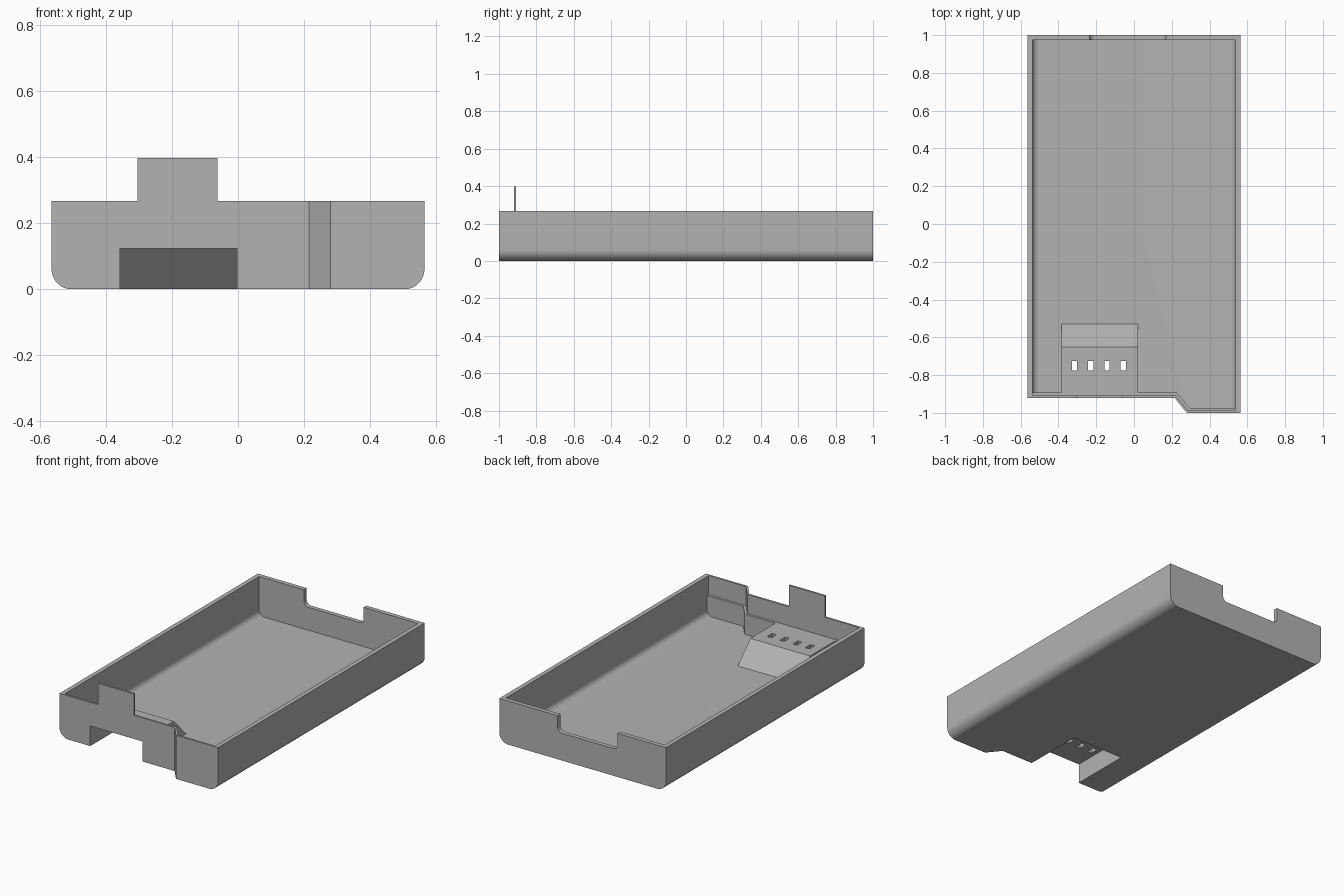
import bpy
import bmesh
from math import sin, cos, pi, radians

cube = bpy.data.objects.get("Cube")
if cube:
    bpy.data.objects.remove(cube, do_unlink=True)

grey = bpy.data.materials.new("plain grey")
grey.use_nodes = True
colour = (0.45, 0.45, 0.45, 1)
grey.diffuse_color = colour
grey.node_tree.nodes["Principled BSDF"].inputs["Base Color"].default_value = colour

HALF, HEIGHT, WALL, LIP, LEDGE = 0.565, 0.267, 0.027, 0.012, 0.15


def prism(name, profile, axis, lo, hi):
    """Extrude a 2D profile along an axis; the profile uses the other two axes in order."""
    bm = bmesh.new()
    rings = []
    for depth in (lo, hi):
        ring = []
        for p in profile:
            co = list(p)
            co.insert("xyz".index(axis), depth)
            ring.append(bm.verts.new(co))
        rings.append(ring)
    bm.faces.new(rings[0])
    bm.faces.new(rings[1])
    n = len(profile)
    for i in range(n):
        j = (i + 1) % n
        bm.faces.new((rings[0][i], rings[0][j], rings[1][j], rings[1][i]))
    bmesh.ops.recalc_face_normals(bm, faces=bm.faces)
    mesh = bpy.data.meshes.new(name)
    bm.to_mesh(mesh)
    bm.free()
    mesh.materials.append(grey)
    obj = bpy.data.objects.new(name, mesh)
    bpy.context.collection.objects.link(obj)
    return obj


def box(name, x, y, z):
    return prism(name, [(x[0], y[0]), (x[1], y[0]), (x[1], y[1]), (x[0], y[1])], "z", *z)


def combine(target, other, operation):
    """Apply a boolean and discard the helper."""
    mod = target.modifiers.new("cut", "BOOLEAN")
    mod.operation, mod.solver, mod.object = operation, "EXACT", other
    bpy.context.view_layer.update()
    result = target.evaluated_get(bpy.context.evaluated_depsgraph_get())
    mesh = bpy.data.meshes.new_from_object(result)
    target.modifiers.clear()
    target.data = mesh
    bpy.data.objects.remove(other, do_unlink=True)


def trough(half, bottom, top, r, steps=12):
    """Profile with rounded lower corners."""
    arc = [(half - r + r * cos(a), bottom + r - r * sin(a))
           for a in (i * pi / 2 / steps for i in range(steps + 1))]
    right = [(half, top)] + arc
    return right + [(-x, z) for x, z in reversed(right)]


def plan(inset, back):
    """Plan outline behind the stepped front wall, inset by a thickness."""
    k = 0.48 * inset
    return [(-0.7, inset - 0.92), (0.215 + k, inset - 0.92),
            (0.28 + k, inset - 1), (0.7, inset - 1), (0.7, back), (-0.7, back)]


# Outer shell with the stepped front
tray = prism("tray", trough(HALF, 0, HEIGHT, 0.06), "y", -1.1, 1.1)
combine(tray, prism("outline", plan(0, 1), "z", -0.5, 1), "INTERSECT")

# Main hollow, leaving the raised connector housing standing inside
hollow = prism("hollow", trough(HALF - WALL, WALL, 0.5, 0.035), "y", -1.1, 1.1)
combine(hollow, prism("inner_outline", plan(WALL, 1 - WALL), "z", -0.5, 1), "INTERSECT")
housing = [(-0.95, -0.1), (-0.95, LEDGE), (-0.65, LEDGE), (-0.53, WALL), (-0.53, -0.1)]
combine(hollow, prism("housing", housing, "x", -0.385, 0.02), "DIFFERENCE")
combine(tray, hollow, "DIFFERENCE")

# Thin upper lip of the front wall, above an inner ledge
upper = prism("upper_hollow", plan(LIP, -0.85), "z", LEDGE, 0.5)
combine(upper, box("sides", (WALL - HALF, HALF - WALL), (-1.2, 1.2), (-1, 1)), "INTERSECT")
combine(tray, upper, "DIFFERENCE")

# Connector recess, open to the front and underneath
recess = [(-1.1, -0.1), (-1.1, 0.123), (-0.661, 0.123), (-0.541, 0), (-0.541, -0.1)]
combine(tray, prism("recess", recess, "x", -0.357, -0.003), "DIFFERENCE")

# Four contact slots through the housing
for i in range(4):
    x = -0.315 + 0.086 * i
    combine(tray, box("slot", (x - 0.014, x + 0.014), (-0.775, -0.725), (0.1, 0.2)), "DIFFERENCE")

# Round-cornered notch in the back wall
notch = [(x - 0.033, z) for x, z in trough(0.202, 0.167, 0.4, 0.03)]
combine(tray, prism("notch", notch, "y", 0.9, 1.1), "DIFFERENCE")

# Upright tab on the front wall
combine(tray, box("tab", (-0.305, -0.062), (-0.92, LIP - 0.92), (0.22, 0.398)), "UNION")

bpy.ops.object.select_all(action="DESELECT")
tray.select_set(True)
bpy.context.view_layer.objects.active = tray
bpy.ops.object.shade_smooth_by_angle(angle=radians(30))
